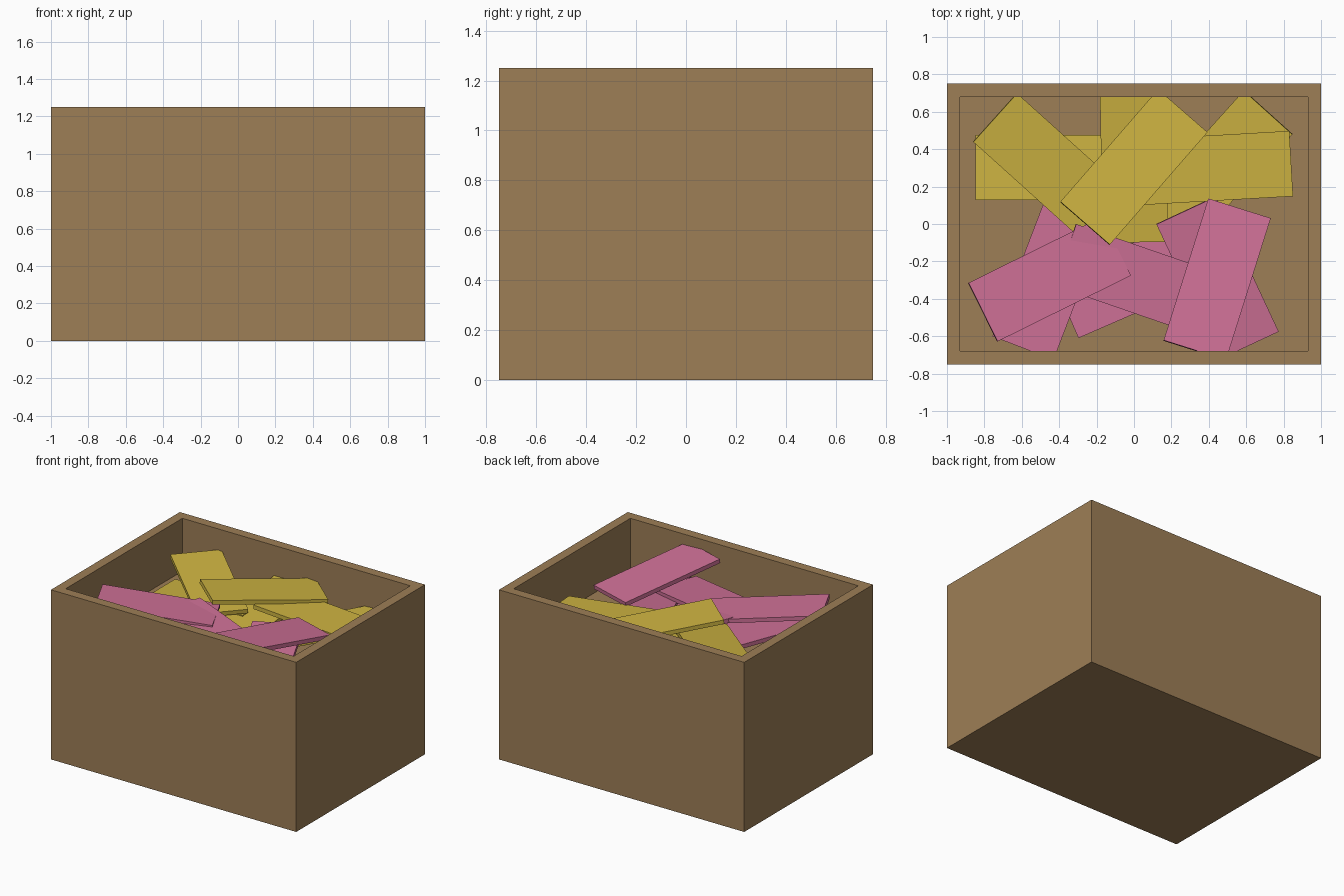
import bpy, bmesh, math
from mathutils import Vector, Matrix

if "Cube" in bpy.data.objects:
    bpy.data.objects.remove(bpy.data.objects["Cube"])


def material(name, rgb):
    """Flat colour given as 0-255 display values, stored as linear."""
    lin = [((c / 255 + 0.055) / 1.055) ** 2.4 for c in rgb]
    m = bpy.data.materials.new(name)
    m.diffuse_color = (*lin, 1)
    m.use_nodes = True
    m.node_tree.nodes["Principled BSDF"].inputs["Base Color"].default_value = m.diffuse_color
    return m


BROWN = material("cardboard_brown", (157, 126, 86))
PINK = material("pink", (206, 112, 150))
YELLOW = material("yellow", (205, 179, 65))

LENGTH, WIDTH, THICK = 0.8, 0.35, 0.03


def add_object(name, bm, mat):
    mesh = bpy.data.meshes.new(name)
    bm.to_mesh(mesh)
    bm.free()
    mesh.materials.append(mat)
    obj = bpy.data.objects.new(name, mesh)
    bpy.context.collection.objects.link(obj)
    return obj


def slab(name, mat, x, y, z, yaw, slope):
    """Flat slab: centre of its top face, heading in degrees, rise per unit along it."""
    c, s = math.cos(math.radians(yaw)), math.sin(math.radians(yaw))
    along = Vector((c, s, slope)).normalized()
    across = Vector((-s, c, 0))
    up = along.cross(across)
    rot = Matrix((along, across, up)).transposed().to_4x4()
    place = (Matrix.Translation((x, y, z)) @ rot
             @ Matrix.Translation((0, 0, -THICK / 2))
             @ Matrix.Diagonal((LENGTH, WIDTH, THICK, 1)))
    bm = bmesh.new()
    bmesh.ops.create_cube(bm, size=1, matrix=place)
    add_object(name, bm, mat)


# Open box: solid block with its top inset and pushed down to carry the slabs
bm = bmesh.new()
bmesh.ops.create_cube(bm, size=1, matrix=Matrix.Translation((0, 0, 0.625))
                      @ Matrix.Diagonal((2, 1.5, 1.25, 1)))
top = max(bm.faces, key=lambda f: f.calc_center_median().z)
bmesh.ops.inset_region(bm, faces=[top], thickness=0.1)
walls = bmesh.ops.extrude_face_region(bm, geom=[top])["geom"]
bmesh.ops.translate(bm, vec=(0, 0, -0.39),
                    verts=[g for g in walls if isinstance(g, bmesh.types.BMVert)])
if top.is_valid:
    bmesh.ops.delete(bm, geom=[top], context='FACES_ONLY')
bmesh.ops.recalc_face_normals(bm, faces=bm.faces)
add_object("box", bm, BROWN)

# Two loose layers of slabs: x, y, z, heading, slope
pink_slabs = [
    (-0.45, -0.29, 0.985, 69, 0.0),
    (0.0, -0.29, 0.94, 23.5, 0.0),
    (0.447, -0.289, 0.995, -65, -0.10),
    (0.011, -0.296, 1.055, -19, -0.09),
    (-0.45, -0.295, 1.112, 26.3, -0.11),
    (0.445, -0.295, 1.13, -107.5, 0.12),
]
yellow_slabs = [
    (-0.45, 0.302, 0.94, 0, 0.10),
    (0.0, 0.30, 0.99, 91, 0.10),
    (0.45, 0.30, 0.965, 48, 0.10),
    (-0.446, 0.302, 1.055, -42, -0.10),
    (0.443, 0.30, 1.055, 3.3, -0.10),
    (0.0, 0.305, 1.118, 49, -0.105),
]
for label, mat, rows in (("pink_slab", PINK, pink_slabs), ("yellow_slab", YELLOW, yellow_slabs)):
    for i, row in enumerate(rows):
        slab(f"{label}_{i + 1}", mat, *row)
